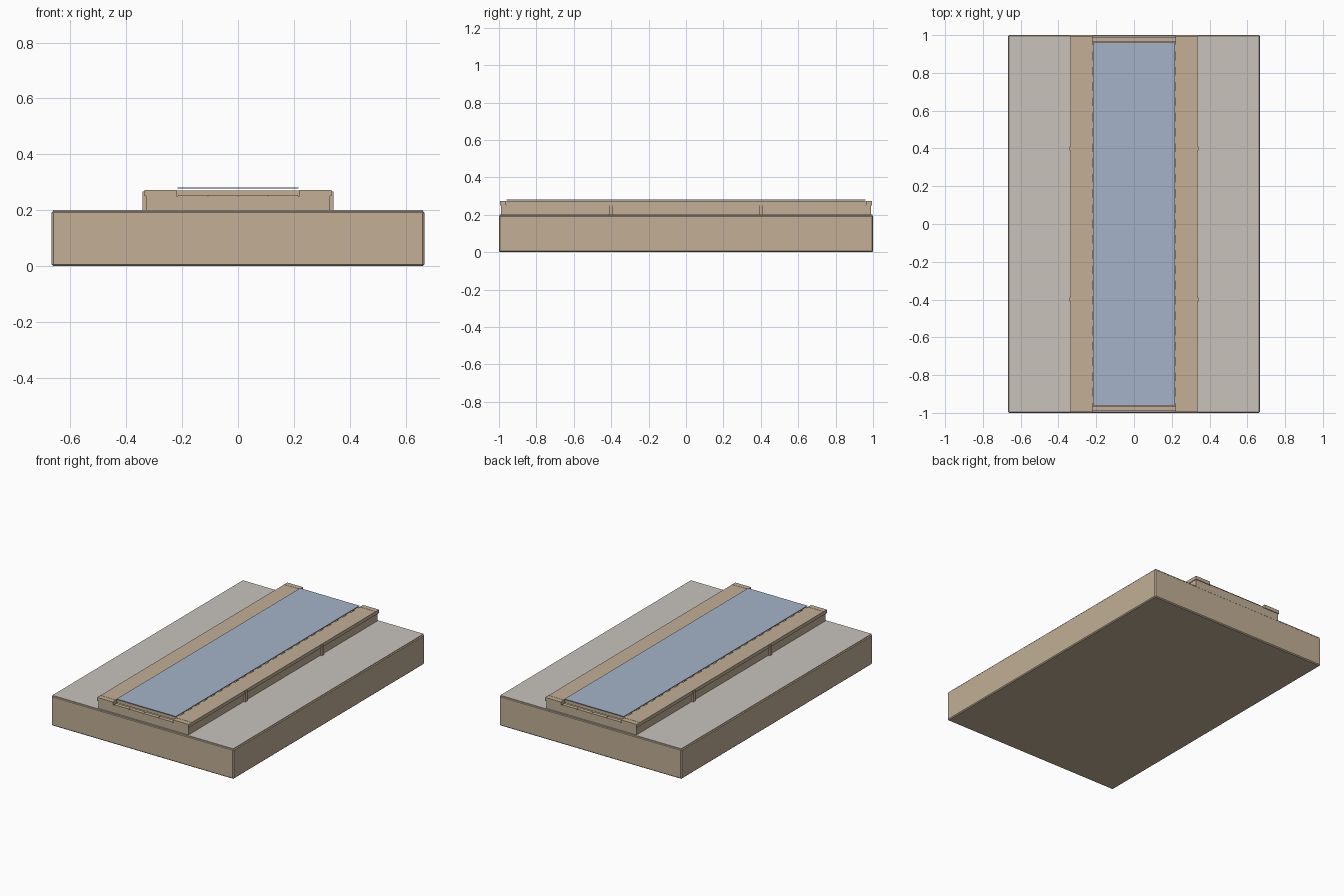
import bpy

cube = bpy.data.objects.get("Cube")
if cube:
    bpy.data.objects.remove(cube, do_unlink=True)


def material(name, rgb):
    m = bpy.data.materials.new(name)
    m.use_nodes = True
    m.diffuse_color = (*rgb, 1)
    m.node_tree.nodes["Principled BSDF"].inputs["Base Color"].default_value = (*rgb, 1)
    return m


SAND = material("sandstone", (0.54, 0.43, 0.305))
GREY = material("pale paving", (0.58, 0.545, 0.50))
BLUE = material("water blue", (0.375, 0.455, 0.58))


def box(name, x, y, z, mat, bevel=0):
    """Box spanning the (low, high) ranges on each axis."""
    bpy.ops.mesh.primitive_cube_add(size=1)
    ob = bpy.context.object
    ob.name = name
    spans = (x, y, z)
    for v in ob.data.vertices:
        v.co = [s[1] if c > 0 else s[0] for c, s in zip(v.co, spans)]
    ob.data.materials.append(mat)
    if bevel:
        mod = ob.modifiers.new("edge chamfer", "BEVEL")
        mod.width = bevel
        mod.segments = 1
    return ob


def mirrored(name, sign, lo, hi, *rest, **kw):
    """Box whose x range is flipped to either side."""
    return box(name, tuple(sorted((sign * lo, sign * hi))), *rest, **kw)


# Ground slab with chamfered edges and a pale paved top
box("ground_slab", (-0.667, 0.667), (-1, 1), (0, 0.197), SAND, bevel=0.006)
box("paving", (-0.662, 0.662), (-0.996, 0.996), (0.19, 0.2), GREY)

# Channel floor
box("channel_floor", (-0.32, 0.32), (-0.97, 0.97), (0.195, 0.21), SAND)

# Long side walls, coping and the small posts on their outer faces
for side, s in (("left", 1), ("right", -1)):
    mirrored(side + "_wall", s, 0.315, 0.33, (-0.99, 0.99), (0.195, 0.252), SAND)
    mirrored(side + "_coping", s, 0.22, 0.335, (-0.96, 0.96), (0.25, 0.273), SAND)
    for end in (-1, 1):
        ys = tuple(sorted((end * 0.962, end * 0.995)))
        mirrored(side + "_corner_stone", s, 0.22, 0.335, ys, (0.25, 0.273), SAND)
        mirrored(side + "_post", s, 0.322, 0.342,
                 (end * 0.4 - 0.01, end * 0.4 + 0.01), (0.2, 0.267), SAND)

# End walls with stone caps
for name, s in (("front", -1), ("back", 1)):
    ys = tuple(sorted((s * 0.965, s * 0.99)))
    box(name + "_end_wall", (-0.33, 0.33), ys, (0.195, 0.25), SAND)
    for i in range(4):
        x = -0.215 + i * 0.1075
        box(name + "_cap", (x + 0.001, x + 0.1065), ys, (0.249, 0.255), SAND)

# Cross bars carried below the water sheet
count = 24
for i in range(count):
    y = -0.93 + 1.86 * i / (count - 1)
    box("cross_bar", (-0.222, 0.222), (y - 0.02, y + 0.02), (0.25, 0.27), SAND)

# Water sheet
box("water", (-0.217, 0.217), (-0.96, 0.96), (0.277, 0.281), BLUE)
